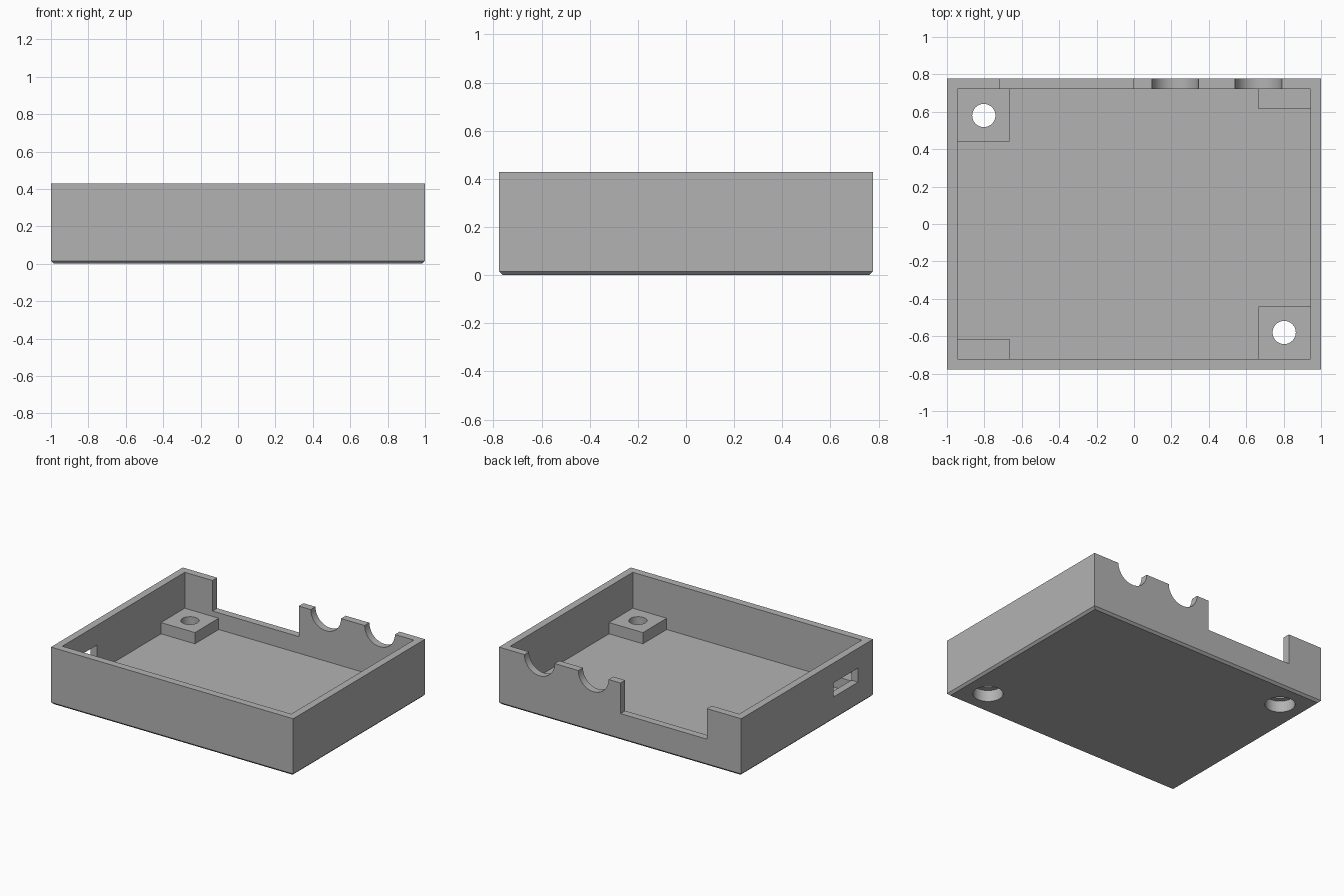
import bpy
import bmesh
from mathutils import Matrix, Vector

cube = bpy.data.objects.get("Cube")
if cube:
    bpy.data.objects.remove(cube, do_unlink=True)

# Overall dimensions
HX, HY, H = 1.0, 0.777, 0.428
WALL, FLOOR, POST_TOP = 0.055, 0.076, 0.16
IX, IY = HX - WALL, HY - WALL

grey = bpy.data.materials.new("plain grey")
grey.use_nodes = True
GREY = (0.45, 0.45, 0.45, 1)
grey.diffuse_color = GREY
grey.node_tree.nodes["Principled BSDF"].inputs["Base Color"].default_value = GREY


def finish(name, bm):
    mesh = bpy.data.meshes.new(name)
    bm.to_mesh(mesh)
    bm.free()
    mesh.materials.append(grey)
    obj = bpy.data.objects.new(name, mesh)
    bpy.context.collection.objects.link(obj)
    return obj


def box(name, low, high, chamfer=0):
    low, high = Vector(low), Vector(high)
    bm = bmesh.new()
    bmesh.ops.create_cube(bm, size=1, matrix=Matrix.Translation((low + high) / 2)
                          @ Matrix.Diagonal((*(high - low), 1)))
    if chamfer:
        bottom = [e for e in bm.edges if all(v.co.z < low.z + 0.001 for v in e.verts)]
        bmesh.ops.bevel(bm, geom=bottom, offset=chamfer, segments=1, affect='EDGES')
    return finish(name, bm)


def cylinder(name, centre, radius, depth, axis='Z'):
    bm = bmesh.new()
    turn = Matrix.Rotation(1.5707963, 4, 'X') if axis == 'Y' else Matrix()
    bmesh.ops.create_cone(bm, cap_ends=True, segments=48, radius1=radius, radius2=radius,
                          depth=depth, matrix=Matrix.Translation(centre) @ turn)
    return finish(name, bm)


def combine(target, other, operation):
    other.hide_render = True
    mod = target.modifiers.new(operation.lower(), 'BOOLEAN')
    mod.operation = operation
    mod.solver = 'EXACT'
    mod.object = other
    bpy.context.view_layer.objects.active = target
    bpy.ops.object.modifier_apply(modifier=mod.name)
    bpy.data.objects.remove(other, do_unlink=True)


# Open tray with chamfered underside
tray = box("enclosure_tray", (-HX, -HY, 0), (HX, HY, H), chamfer=0.016)
combine(tray, box("cavity", (-IX, -IY, FLOOR), (IX, IY, H + 0.2)), 'DIFFERENCE')

# Corner posts: two deep ones for screws, two shallow supports
for side, depth in ((-1, 0.28), (1, 0.106)):
    for flip in (-1, 1):
        s = flip if side < 0 else -flip
        xs = sorted((flip * (IX + 0.02), flip * (IX - 0.28)))
        ys = sorted((-s * (IY + 0.02), -s * (IY - depth)))
        combine(tray, box("post", (xs[0], ys[0], FLOOR - 0.03),
                          (xs[1], ys[1], POST_TOP)), 'UNION')

# Screw holes with wide recesses below
for s in (-1, 1):
    x, y = s * 0.803, -s * 0.58
    combine(tray, cylinder("screw_hole", (x, y, 0.1), 0.062, 0.6), 'DIFFERENCE')
    combine(tray, cylinder("screw_recess", (x, y, 0), 0.102, 0.17), 'DIFFERENCE')

# Back wall: wide connector notch and two round cable notches
combine(tray, box("wide_notch", (-0.716, IY - 0.03, 0.2), (-0.004, HY + 0.1, H + 0.1)),
        'DIFFERENCE')
for x in (0.22, 0.665):
    combine(tray, cylinder("round_notch", (x, HY, H), 0.125, 0.2, 'Y'), 'DIFFERENCE')

# Port slot in the right wall
combine(tray, box("port_slot", (-HX - 0.1, -0.6, 0.175), (-IX + 0.03, -0.31, 0.28)),
        'DIFFERENCE')

# Smooth the round cuts, keep edges sharp
bpy.ops.object.select_all(action='DESELECT')
tray.select_set(True)
bpy.context.view_layer.objects.active = tray
bpy.ops.object.shade_smooth_by_angle(angle=0.5)
